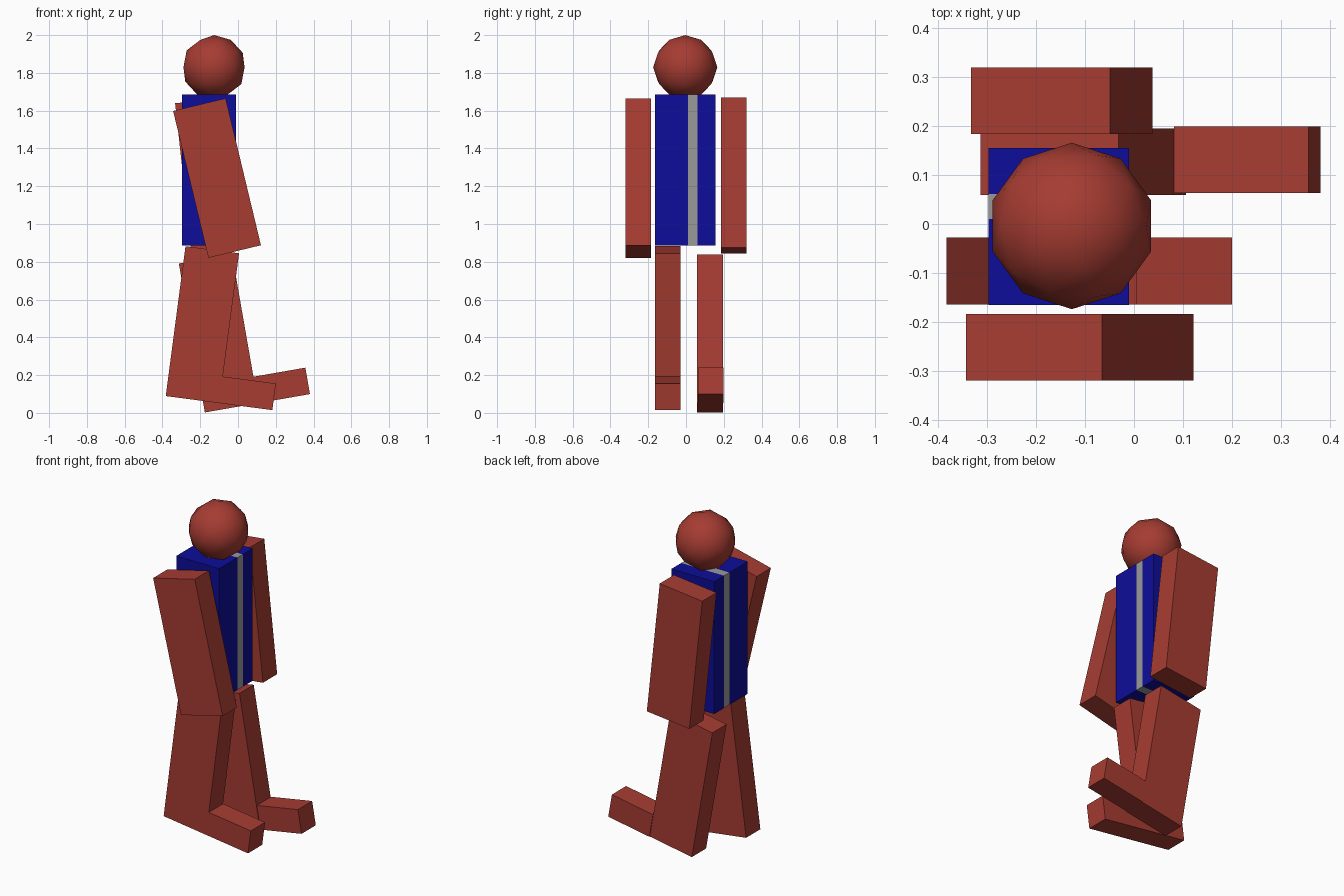
import bpy
from math import radians, sin, cos

if "Cube" in bpy.data.objects:
    bpy.data.objects.remove(bpy.data.objects["Cube"])


def material(name, rgb):
    mat = bpy.data.materials.new(name)
    mat.diffuse_color = (*rgb, 1)
    mat.use_nodes = True
    mat.node_tree.nodes["Principled BSDF"].inputs["Base Color"].default_value = mat.diffuse_color
    return mat


RED = material("red", (0.38, 0.045, 0.032))
BLUE = material("blue", (0.004, 0.004, 0.32))
GREY = material("grey", (0.32, 0.32, 0.32))

W, D, L = 0.286, 0.136, 0.80   # limb width (x), depth (y), length (z)


def box(name, centre, size, mat, tilt=0):
    """Box tilted about y; positive tilt swings its lower end to -x."""
    bpy.ops.mesh.primitive_cube_add(size=1, location=centre, rotation=(0, radians(tilt), 0))
    ob = bpy.context.object
    ob.name = name
    ob.scale = size
    bpy.ops.object.transform_apply(location=False, rotation=False, scale=True)
    ob.data.materials.append(mat)
    return ob


def leg(side, x, y, z, tilt, foot_len, foot_shift=0):
    """Leg with a foot fixed to the front of its lower end."""
    box(f"{side}_leg", (x, y, z), (W, D, L), RED, tilt)
    foot_h = 0.142
    dx, dz = W / 2 + foot_len / 2, -L / 2 + foot_h / 2
    a = radians(tilt)
    box(f"{side}_foot",
        (x + dx * cos(a) + dz * sin(a), y + foot_shift, z - dx * sin(a) + dz * cos(a)),
        (foot_len, D, foot_h), RED, tilt)


# Torso: blue slabs either side of a full-depth grey stripe
for name, y0, y1, mat in (("torso_right", -0.165, 0.010, BLUE),
                          ("torso_stripe", 0.010, 0.061, GREY),
                          ("torso_left", 0.061, 0.155, BLUE)):
    box(name, (-0.154, (y0 + y1) / 2, 1.285), (0.287, y1 - y0, L), mat)

# Arms
box("right_arm", (-0.111, -0.252, 1.243), (W, D, L), RED, -13.5)
box("left_arm", (-0.1475, 0.252, 1.257), (W, D, L), RED, -6.2)

# Legs and feet
leg("right", -0.1885, -0.096, 0.467, 7.5, 0.283)
leg("left", -0.1035, 0.127, 0.421, -9.9, 0.279, 0.004)

# Head
bpy.ops.mesh.primitive_ico_sphere_add(subdivisions=2, radius=0.17, location=(-0.127, -0.004, 1.83))
head = bpy.context.object
head.name = "head"
head.data.materials.append(RED)
bpy.ops.object.shade_smooth()
